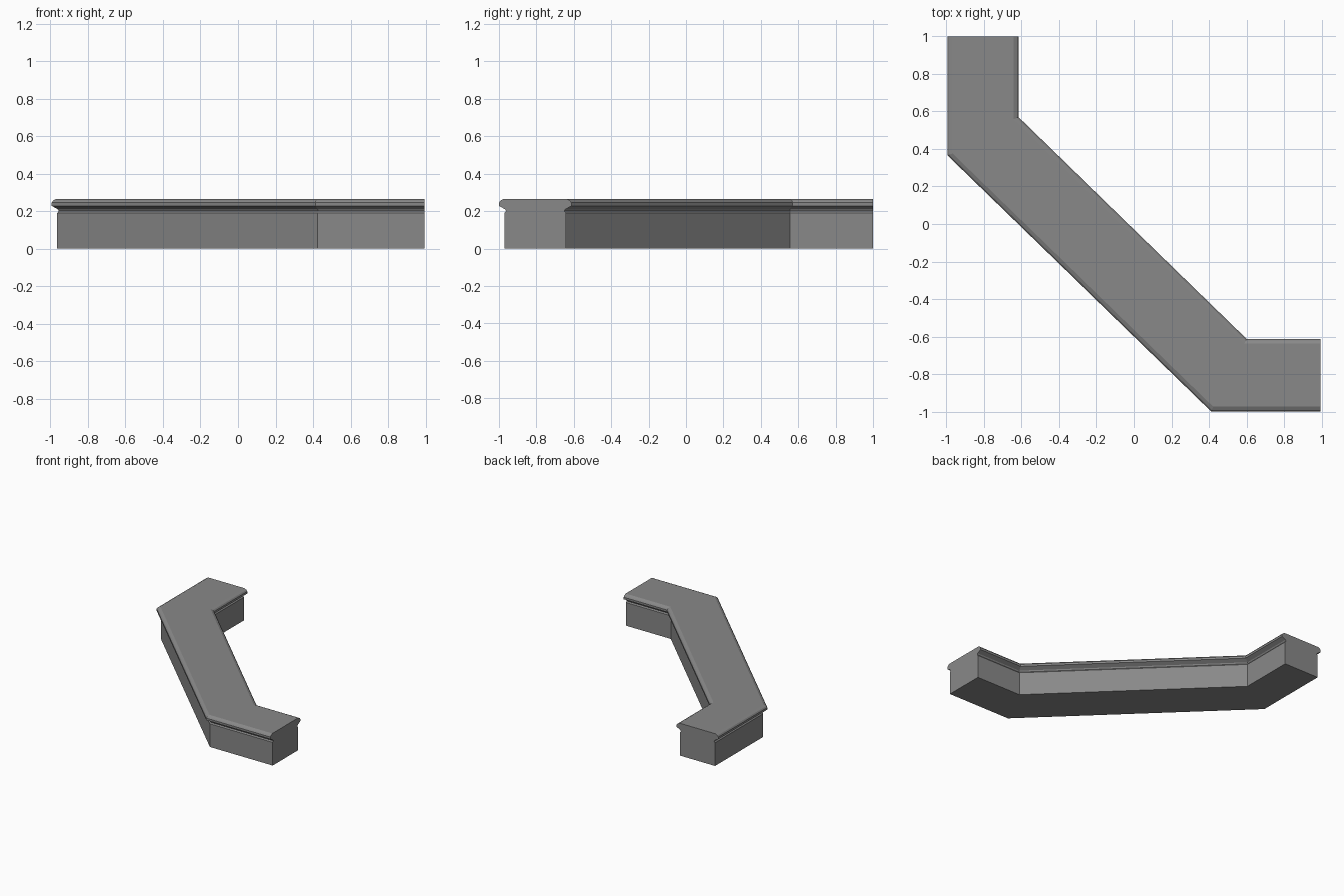
import bpy
import bmesh
from mathutils import Vector
from mathutils.geometry import intersect_line_line

cube = bpy.data.objects.get("Cube")
if cube:
    bpy.data.objects.remove(cube, do_unlink=True)

# Plan of the cap edge, outer and inner side
OUTER = [(-0.994, 1), (-0.994, 0.365), (0.412, -1), (0.994, -1)]
INNER = [(-0.616, 1), (-0.616, 0.57), (0.6, -0.612), (0.994, -0.612)]

# Moulding profile: inset from the cap edge, height
PROFILE = [(0.03, 0), (0.03, 0.19), (0.038, 0.2), (0.032, 0.21), (0, 0.228),
           (0, 0.245), (0.008, 0.256), (0.026, 0.265)]


def inset_path(path, dist):
    """Shift an open path sideways, with mitred corners (left is positive)."""
    pts = [Vector((x, y, 0)) for x, y in path]
    lines = []
    for a, b in zip(pts, pts[1:]):
        d = (b - a).normalized()
        n = Vector((-d.y, d.x, 0)) * dist
        lines.append((a + n, b + n))
    corners = [intersect_line_line(*p, *q)[0] for p, q in zip(lines, lines[1:])]
    return [lines[0][0]] + corners + [lines[-1][1]]


def sweep(name, material):
    """Skin the profile along both sides of the plan and cap the ends."""
    rows = [(inset_path(OUTER, d), z) for d, z in PROFILE]
    rows += [(inset_path(INNER, -d), z) for d, z in reversed(PROFILE)]
    bm = bmesh.new()
    grid = [[bm.verts.new((p.x, p.y, z)) for p in path] for path, z in rows]
    for i, row in enumerate(grid):
        nxt = grid[(i + 1) % len(grid)]
        for j in range(len(row) - 1):
            bm.faces.new((row[j], row[j + 1], nxt[j + 1], nxt[j]))
    for end in (0, -1):
        bm.faces.new([row[end] for row in grid])
    bmesh.ops.recalc_face_normals(bm, faces=bm.faces)
    mesh = bpy.data.meshes.new(name)
    bm.to_mesh(mesh)
    bm.free()
    mesh.materials.append(material)
    obj = bpy.data.objects.new(name, mesh)
    bpy.context.collection.objects.link(obj)
    return obj


# Plain grey stone
grey = bpy.data.materials.new("stone_grey")
grey.use_nodes = True
colour = (0.25, 0.25, 0.25, 1)
grey.diffuse_color = colour
grey.node_tree.nodes["Principled BSDF"].inputs["Base Color"].default_value = colour

# Angled low wall with a moulded cap
sweep("angled_wall", grey)
